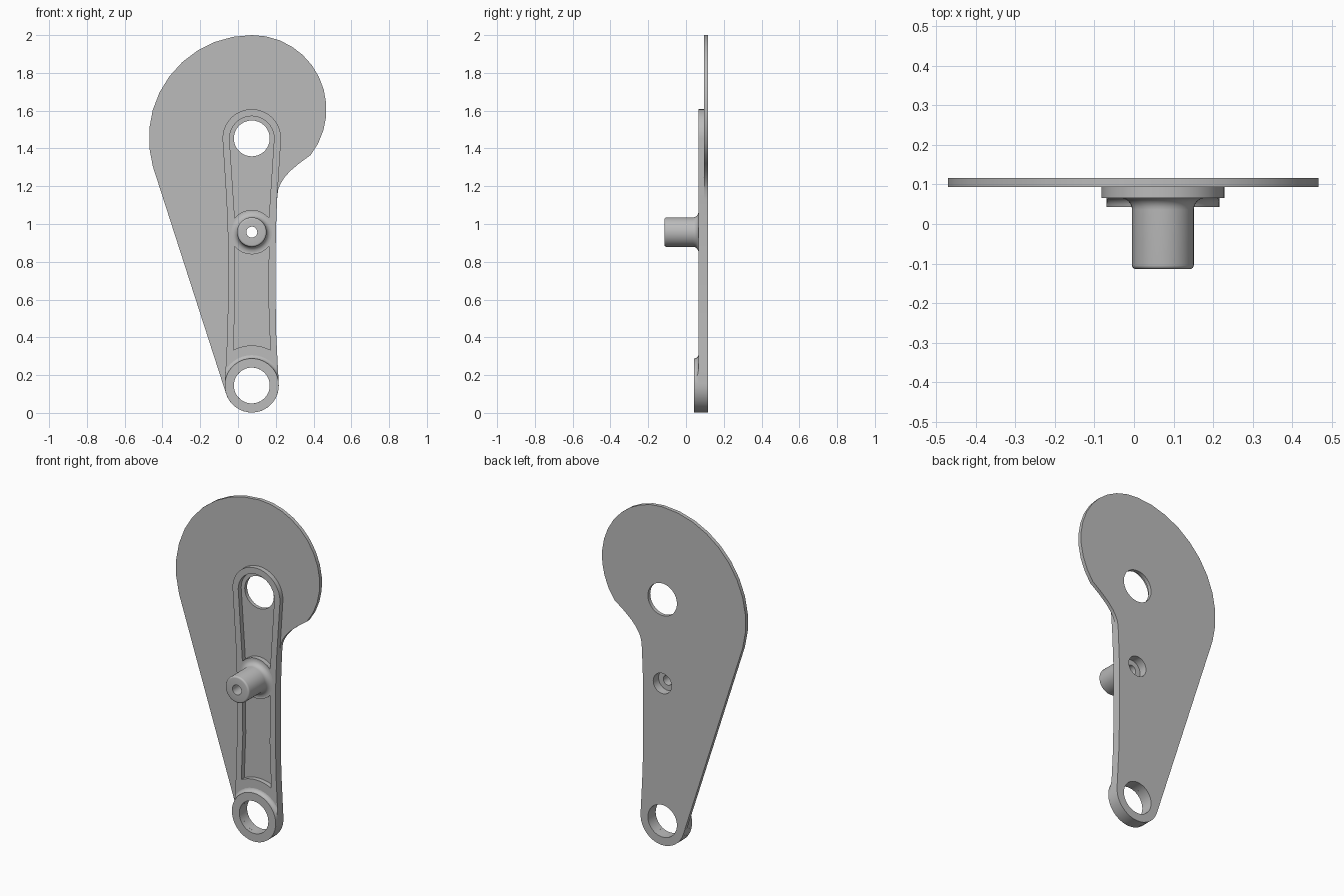
import bpy, bmesh, math

cube = bpy.data.objects.get("Cube")
if cube:
    bpy.data.objects.remove(cube, do_unlink=True)

CX = 0.073                              # centre line of the arm
EYE_Z, PIN_Z, PIVOT_Z = 0.145, 0.957, 1.453
BACK, PLATE, RIB, BOSS, TIP = 0.116, 0.094, 0.066, 0.043, -0.114

metal = bpy.data.materials.new("grey metal")
metal.use_nodes = True
colour = (0.5, 0.5, 0.5, 1)
metal.diffuse_color = colour
metal.node_tree.nodes["Principled BSDF"].inputs["Base Color"].default_value = colour


def arc(cx, cz, r, a0, a1, n):
    """Points on an arc, angles in degrees."""
    angles = [math.radians(a0 + (a1 - a0) * i / n) for i in range(n + 1)]
    return [(cx + r * math.cos(a), cz + r * math.sin(a)) for a in angles]


def finish(name, bm):
    bmesh.ops.recalc_face_normals(bm, faces=bm.faces)
    mesh = bpy.data.meshes.new(name)
    bm.to_mesh(mesh)
    bm.free()
    mesh.materials.append(metal)
    obj = bpy.data.objects.new(name, mesh)
    obj.location.x = CX
    bpy.context.collection.objects.link(obj)
    return obj


def prism(name, outline, y0, y1):
    """Extrude an x-z outline along y."""
    bm = bmesh.new()
    face = bm.faces.new([bm.verts.new((x, y0, z)) for x, z in outline])
    made = bmesh.ops.extrude_face_region(bm, geom=[face])["geom"]
    moved = [v for v in made if isinstance(v, bmesh.types.BMVert)]
    bmesh.ops.translate(bm, verts=moved, vec=(0, y1 - y0, 0))
    return finish(name, bm)


def lathe(name, profile, z, n=40):
    """Turn a closed (radius, y) profile around the y axis at height z."""
    bm = bmesh.new()
    rings = [[bm.verts.new((r * math.cos(2 * math.pi * i / n), y,
                            z + r * math.sin(2 * math.pi * i / n)))
              for r, y in profile] for i in range(n)]
    m = len(profile)
    for i in range(n):
        a, b = rings[i], rings[(i + 1) % n]
        for j in range(m):
            k = (j + 1) % m
            bm.faces.new((a[j], a[k], b[k], b[j]))
    return finish(name, bm)


def boolean(obj, cutter, operation="DIFFERENCE"):
    cutter.hide_render = True
    mod = obj.modifiers.new("cut", "BOOLEAN")
    mod.operation, mod.solver, mod.object = operation, "EXACT", cutter
    bpy.context.view_layer.objects.active = obj
    bpy.ops.object.modifier_apply(modifier=mod.name)
    bpy.data.objects.remove(cutter, do_unlink=True)


def drill(obj, z, r):
    boolean(obj, prism("drill", arc(0, z, r, 0, 350, 35), -0.3, 0.3))


def mirrored(right):
    """Close a right-hand outline, listed bottom to top, with its mirror."""
    return right + [(-x, z) for x, z in reversed(right) if x > 0.001]


# Edge of the arm, shared by the plate and the raised rib
arm_edge = [(0.136, 0.28), (0.129, 0.42), (0.126, 0.6), (0.127, 0.95), (0.134, 1.13)]
eye_right = arc(0, EYE_Z, 0.143, -90, 4, 10)

# Flat back plate: eye, straight arm, hollow flank, small and large arcs, tangent
plate_outline = (arc(0, EYE_Z, 0.143, 198, 364, 18) + arm_edge
                 + [(0.139, 1.18), (0.152, 1.213), (0.172, 1.245), (0.203, 1.28), (0.25, 1.32)]
                 + arc(0.002, 1.607, 0.393, -38, 90, 12)
                 + arc(0, 1.455, 0.545, 90, 196, 10)[1:])
back_plate = prism("back_plate", plate_outline, PLATE, BACK)

# Raised rib following the arm
rib_outline = mirrored(eye_right + arm_edge + arc(0, PIVOT_Z, 0.155, 0, 90, 10))
raised_rib = prism("raised_rib", rib_outline, RIB, PLATE)

# Two pockets opened through the rib, curved around pin and eye
upper_pocket = (arc(0, PIN_Z, 0.118, 140, 40, 8)
                + arc(0, PIVOT_Z, 0.118, 0, 180, 20))
lower_pocket = (arc(0, EYE_Z, 0.212, 117.5, 62.5, 8) + [(0.088, 0.6)]
                + arc(0, PIN_Z, 0.118, -40, -140, 8) + [(-0.088, 0.6)])
for pocket in (upper_pocket, lower_pocket):
    boolean(raised_rib, prism("pocket", pocket, RIB - 0.05, PLATE + 0.05))

# Holes through plate and rib
for part in (back_plate, raised_rib):
    drill(part, EYE_Z, 0.095)
    drill(part, PIN_Z, 0.06)
drill(back_plate, PIVOT_Z, 0.095)

# Thick eye at the lower end
lathe("eye_boss", [(0.095, BOSS), (0.14, BOSS), (0.143, BOSS + 0.003),
                   (0.143, RIB), (0.095, RIB)], EYE_Z)

# Fillet blending the eye into the rib, trimmed to the rib's sides
blend = arc(0.167, BOSS, 0.024, 180, 90, 5)
eye_fillet = lathe("eye_fillet", blend + [(0.167, RIB + 0.004), (0.13, RIB + 0.004),
                                          (0.13, BOSS)], EYE_Z)
boolean(eye_fillet, prism("trim", rib_outline, BOSS - 0.05, RIB + 0.002), "INTERSECT")

# Hollow pin with rounded tip and filleted foot
tip = arc(0.068, TIP + 0.01, 0.01, -90, 0, 4)
foot = arc(0.108, RIB - 0.03, 0.03, 180, 90, 6)
lathe("pin", [(0.029, TIP)] + tip + foot + [(0.029, RIB)], PIN_Z)

# Smooth round surfaces, keep edges crisp
bpy.ops.object.select_all(action="DESELECT")
for obj in bpy.context.scene.objects:
    if obj.type == "MESH" and metal.name in obj.data.materials:
        obj.select_set(True)
        bpy.context.view_layer.objects.active = obj
bpy.ops.object.shade_smooth_by_angle(angle=math.radians(30))
